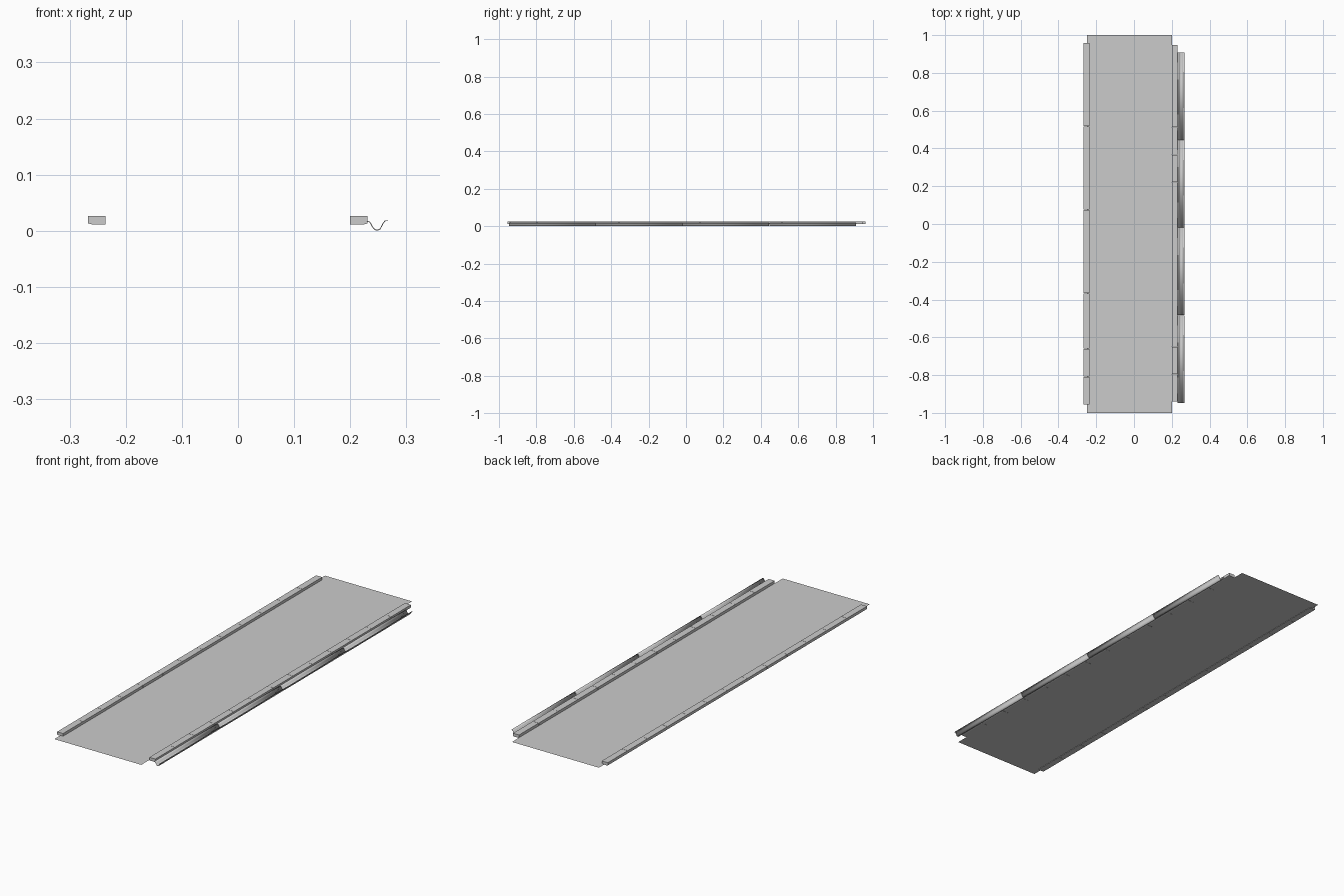
import bpy
import bmesh
from mathutils import Vector

cube = bpy.data.objects.get("Cube")
if cube:
    bpy.data.objects.remove(cube, do_unlink=True)

# Single concrete grey
grey = bpy.data.materials.new("concrete_grey")
grey.use_nodes = True
colour = (0.6, 0.6, 0.6, 1)
grey.diffuse_color = colour
grey.node_tree.nodes["Principled BSDF"].inputs["Base Color"].default_value = colour


def finish(name, bm):
    mesh = bpy.data.meshes.new(name)
    bm.to_mesh(mesh)
    bm.free()
    mesh.materials.append(grey)
    obj = bpy.data.objects.new(name, mesh)
    bpy.context.scene.collection.objects.link(obj)
    return obj


def extrude_profile(name, profile, spans, closed):
    """Sweep an x-z profile along y, once for each (start, end) span."""
    bm = bmesh.new()
    for start, end in spans:
        a = [bm.verts.new((x, start, z)) for x, z in profile]
        b = [bm.verts.new((x, end, z)) for x, z in profile]
        n = len(profile)
        for i in range(n if closed else n - 1):
            j = (i + 1) % n
            bm.faces.new((a[i], a[j], b[j], b[i]))
        if closed:
            bm.faces.new(a[::-1])
            bm.faces.new(b)
    if closed:
        bmesh.ops.recalc_face_normals(bm, faces=bm.faces)
    return finish(name, bm)


def split(start, end, count, gap):
    step = (end - start) / count
    return [(start + i * step, start + (i + 1) * step - gap) for i in range(count)]


# Road surface: one thin flat sheet
bm = bmesh.new()
corners = [(-0.25, -1), (0.2, -1), (0.2, 1), (-0.25, 1)]
bm.faces.new([bm.verts.new((x, y, 0.0135)) for x, y in corners])
finish("road_surface", bm)

# Kerb stones along both sides, with a slightly deeper foot on the road side
right_kerb = [(-0.267, 0.013), (-0.261, 0.0115), (-0.236, 0.0115),
              (-0.236, 0.026), (-0.267, 0.026)]
left_kerb = [(0.2, 0.0115), (0.225, 0.0115), (0.231, 0.013),
             (0.231, 0.026), (0.2, 0.026)]
extrude_profile("right_kerb_stones", right_kerb, split(-0.955, 0.96, 13, 0.001), True)
extrude_profile("left_kerb_stones", left_kerb, split(-0.94, 0.948, 13, 0.001), True)

# Curved drainage channel beside the left kerb
channel = [(0.230, 0.017), (0.235, 0.0155), (0.238, 0.010), (0.241, 0.005),
           (0.245, 0.0015), (0.249, 0.001), (0.253, 0.003), (0.256, 0.008),
           (0.259, 0.014), (0.262, 0.0175), (0.2665, 0.018)]
gutter = extrude_profile("drainage_channel", channel, split(-0.947, 0.91, 4, 0.001), False)
for poly in gutter.data.polygons:
    if poly.normal.dot(Vector((0, 0, 1))) < 0:
        poly.flip()
thick = gutter.modifiers.new("thickness", "SOLIDIFY")
thick.thickness = 0.0015
thick.offset = 0
bpy.context.view_layer.objects.active = gutter
gutter.select_set(True)
bpy.ops.object.shade_smooth_by_angle()
